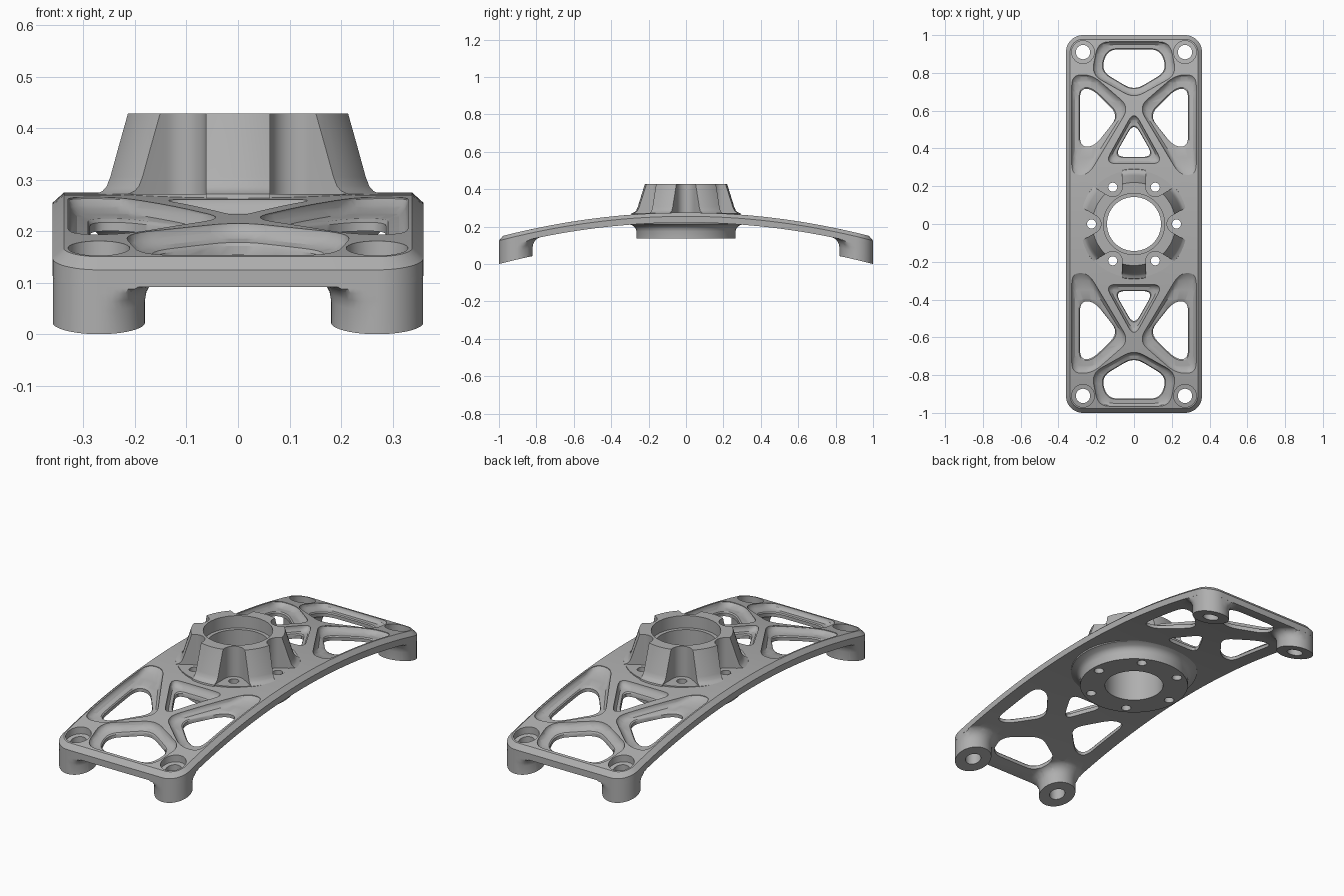
import bpy, bmesh, math
from mathutils import Vector

if "Cube" in bpy.data.objects:
    bpy.data.objects.remove(bpy.data.objects["Cube"])

# One metal colour
metal = bpy.data.materials.new("grey_metal")
GREY = (0.43, 0.43, 0.43, 1)
metal.use_nodes = True
metal.diffuse_color = GREY
metal.node_tree.nodes["Principled BSDF"].inputs["Base Color"].default_value = GREY

TOP, BOTTOM, DROP = 0.275, 0.222, 0.13
HALF_X, HALF_Y, CORNER = 0.36, 1.0, 0.09
FOOT_X, FOOT_Y = HALF_X - CORNER, HALF_Y - CORNER


def circle(r, cx=0, cy=0, n=48):
    return [(cx + r * math.cos(2 * math.pi * i / n), cy + r * math.sin(2 * math.pi * i / n))
            for i in range(n)]


def rounded(points, radius, steps=6):
    """Outline with every corner softened by a quadratic curve."""
    out = []
    for i, p in enumerate(points):
        c, a, b = (Vector(q) for q in (p, points[i - 1], points[(i + 1) % len(points)]))
        s = c + (a - c).normalized() * min(radius, 0.45 * (a - c).length)
        e = c + (b - c).normalized() * min(radius, 0.45 * (b - c).length)
        for k in range(steps + 1):
            t = k / steps
            out.append(tuple(s * (1 - t) ** 2 + c * 2 * t * (1 - t) + e * t * t))
    return out


def plate_outline(inset):
    """Rounded rectangle concentric with the feet."""
    pts = []
    for q, (sx, sy) in enumerate([(1, 1), (-1, 1), (-1, -1), (1, -1)]):
        for k in range(13):
            a = math.pi / 2 * (q + k / 12)
            r = CORNER - inset
            pts.append((sx * FOOT_X + r * math.cos(a), sy * FOOT_Y + r * math.sin(a)))
    return pts


def blend(a, b, t):
    return [tuple(Vector(p).lerp(Vector(q), t)) for p, q in zip(a, b)]


def make(name, lofts):
    """Each loft is a list of (outline, z) rings, bridged and capped."""
    bm = bmesh.new()
    for rings in lofts:
        loops = [[bm.verts.new((x, y, z)) for x, y in pts] for pts, z in rings]
        for lo, hi in zip(loops, loops[1:]):
            n = len(lo)
            for i in range(n):
                j = (i + 1) % n
                bm.faces.new((lo[i], lo[j], hi[j], hi[i]))
        bm.faces.new(loops[0][::-1])
        bm.faces.new(loops[-1])
    bmesh.ops.recalc_face_normals(bm, faces=bm.faces)
    mesh = bpy.data.meshes.new(name)
    bm.to_mesh(mesh)
    bm.free()
    mesh.materials.append(metal)
    obj = bpy.data.objects.new(name, mesh)
    bpy.context.scene.collection.objects.link(obj)
    return obj


def combine(obj, lofts, operation):
    tool = make("tool", lofts)
    mod = obj.modifiers.new("combine", 'BOOLEAN')
    mod.operation, mod.solver, mod.object = operation, 'EXACT', tool
    dg = bpy.context.evaluated_depsgraph_get()
    mesh = bpy.data.meshes.new_from_object(obj.evaluated_get(dg))
    obj.modifiers.clear()
    obj.data = mesh
    bpy.data.objects.remove(tool)


def smooth(obj):
    bpy.ops.object.select_all(action='DESELECT')
    obj.select_set(True)
    bpy.context.view_layer.objects.active = obj
    bpy.ops.object.shade_smooth_by_angle(angle=math.radians(30))


def mirrored(pts, sx, sy):
    return [(x * sx, y * sy) for x, y in pts]


# Arched plate, made flat first
plate = make("arched_plate", [[(plate_outline(0), BOTTOM), (plate_outline(0), TOP - 0.02),
                               (plate_outline(0.022), TOP)]])


# Feet: flared cylinders kept inside the plate outline
def foot_ring(r):
    pts = []
    for x, y in circle(1):
        d = Vector((x, y)) * (CORNER - 0.0005 if x > -1e-6 and y > -1e-6 else r)
        lim = CORNER - 0.0005
        pts.append((FOOT_X + min(d.x, lim), FOOT_Y + min(d.y, lim)))
    return pts


signs = [(sx, sy) for sx in (1, -1) for sy in (1, -1)]
foot_profile = [(0.0895, 0.13), (0.0895, 0.175), (0.093, 0.193), (0.102, 0.209),
                (0.115, 0.218), (0.132, 0.224), (0.132, 0.235)]
combine(plate, [[(mirrored(foot_ring(r), *s), z) for r, z in foot_profile] for s in signs], 'UNION')

# Weight-saving pockets: wide dish above, smaller hole through
end_pocket = ([(-0.19, 0.965), (0.19, 0.965), (0.225, 0.79), (0, 0.665), (-0.225, 0.79)],
              [(-0.14, 0.925), (0.14, 0.925), (0.175, 0.81), (0, 0.705), (-0.175, 0.81)])
side_pocket = ([(0.33, 0.79), (0.22, 0.79), (0.025, 0.62), (0.24, 0.26), (0.33, 0.26)],
               [(0.287, 0.715), (0.22, 0.715), (0.08, 0.575), (0.21, 0.41), (0.287, 0.41)])
inner_pocket = ([(0, 0.6), (0.155, 0.32), (-0.155, 0.32)],
                [(0, 0.54), (0.105, 0.355), (-0.105, 0.355)])


def pocket_cutter(pocket, sx, sy):
    outer, inner = (mirrored(rounded(p, 0.06), sx, sy) for p in pocket)
    return [(outer, TOP + 0.03), (outer, TOP - 0.003), (blend(outer, inner, 0.12), TOP - 0.015),
            (blend(outer, inner, 0.4), TOP - 0.026), (blend(outer, inner, 0.9), TOP - 0.03),
            (inner, TOP - 0.036), (inner, 0.1)]


cutters = [pocket_cutter(side_pocket, *s) for s in signs]
for sy in (1, -1):
    cutters += [pocket_cutter(end_pocket, 1, sy), pocket_cutter(inner_pocket, 1, sy)]

# Counterbored foot holes and the seat for the hub
for sx, sy in signs:
    wide, narrow = (circle(r, sx * FOOT_X, sy * FOOT_Y, 32) for r in (0.06, 0.038))
    cutters.append([(wide, 0.35), (wide, TOP - 0.035), (narrow, TOP - 0.035), (narrow, 0.05)])
cutters.append([(circle(0.255), 0.1), (circle(0.255), 0.35)])
combine(plate, cutters, 'DIFFERENCE')

# Slice across the length and bend into the arch
bm = bmesh.new()
bm.from_mesh(plate.data)
bmesh.ops.triangulate(bm, faces=bm.faces)
for i in range(-19, 20):
    bmesh.ops.bisect_plane(bm, geom=bm.verts[:] + bm.edges[:] + bm.faces[:], dist=1e-5,
                           plane_co=(0, i * 0.05 + 0.001, 0), plane_no=(0, 1, 0))
for v in bm.verts:
    v.co.z -= DROP * v.co.y ** 2
bm.to_mesh(plate.data)
bm.free()
smooth(plate)

# Lower boss with bore and bolt circle
boss_profile = [(0.265, 0.137), (0.265, 0.175), (0.27, 0.192), (0.283, 0.205),
                (0.31, 0.214), (0.31, 0.225), (0.285, 0.255), (0.285, 0.272)]
boss = make("hub_boss", [[(circle(r, n=72), z) for r, z in boss_profile]])
bolt_angles = [math.radians(60 * i) for i in range(6)]
bolts = [circle(0.024, 0.225 * math.cos(a), 0.225 * math.sin(a), 20) for a in bolt_angles]
combine(boss, [[(c, 0.1), (c, 0.4)] for c in bolts + [circle(0.143, n=72)]], 'DIFFERENCE')
smooth(boss)

# Upper tower, scalloped around each bolt
tower_profile = [(0.292, 0.262), (0.29, 0.272), (0.275, 0.278), (0.266, 0.287),
                 (0.258, 0.305), (0.22, 0.428)]
tower = make("hub_tower", [[(circle(r, n=72), z) for r, z in tower_profile]])


def scallop(angle):
    cx, cy = 0.225 * math.cos(angle), 0.225 * math.sin(angle)
    pts = [(cx + 0.05 * math.cos(angle + t), cy + 0.05 * math.sin(angle + t))
           for t in (math.radians(120 + 10 * k) for k in range(13))]
    for p, side in ((pts[-1], -1), (pts[0], 1)):
        a = angle + side * math.pi / 6
        pts.append((p[0] + 0.2 * math.cos(a), p[1] + 0.2 * math.sin(a)))
    return [(pts, 0.2), (pts, 0.5)]


bore, recess = circle(0.143, n=72), circle(0.162, n=72)
combine(tower, [scallop(a) for a in bolt_angles]
        + [[(bore, 0.2), (bore, 0.365), (recess, 0.365), (recess, 0.5)]], 'DIFFERENCE')
smooth(tower)
